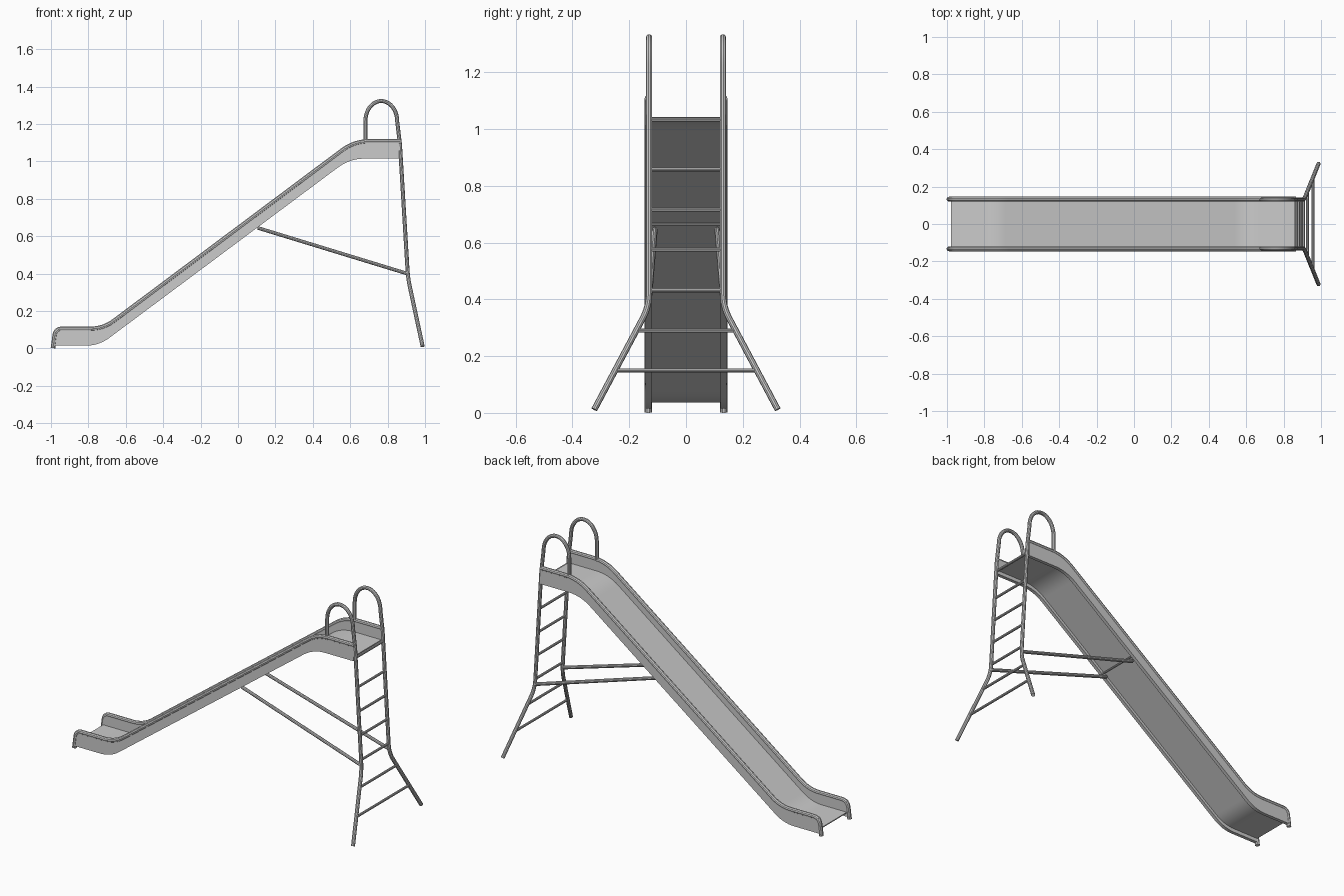
import bpy, bmesh
from mathutils import Vector as V

if "Cube" in bpy.data.objects:
    bpy.data.objects.remove(bpy.data.objects["Cube"])


def finish(obj):
    bpy.ops.object.select_all(action='DESELECT')
    obj.select_set(True)
    bpy.context.view_layer.objects.active = obj
    bpy.ops.object.shade_smooth_by_angle()


def rounded(pts, cuts, n=8):
    """Replace each inner corner by a smooth bend starting `cut` away from it."""
    pts = [V(p) for p in pts]
    out = [pts[0]]
    for i, d in enumerate(cuts, 1):
        c = pts[i]
        a = c + (pts[i - 1] - c).normalized() * d
        b = c + (pts[i + 1] - c).normalized() * d
        for k in range(n + 1):
            t = k / n
            out.append(a * (1 - t) ** 2 + c * 2 * t * (1 - t) + b * t * t)
    return out + [pts[-1]]


def tube(name, pts, r):
    cu = bpy.data.curves.new(name + "_path", 'CURVE')
    cu.dimensions = '3D'
    cu.bevel_depth = r
    cu.bevel_resolution = 3
    cu.use_fill_caps = True
    sp = cu.splines.new('POLY')
    sp.points.add(len(pts) - 1)
    for p, co in zip(sp.points, pts):
        p.co = (*co, 1)
    tmp = bpy.data.objects.new(name + "_path", cu)
    bpy.context.collection.objects.link(tmp)
    dg = bpy.context.evaluated_depsgraph_get()
    me = bpy.data.meshes.new_from_object(tmp.evaluated_get(dg))
    bpy.data.objects.remove(tmp)
    obj = bpy.data.objects.new(name, me)
    bpy.context.collection.objects.link(obj)
    finish(obj)


def slab(name, low, high, y0, y1):
    """Solid strip between two matching side-view paths, from y0 to y1."""
    bm = bmesh.new()
    rings = [[bm.verts.new((p.x, y, p.z)) for p, y in
              ((a, y0), (a, y1), (b, y1), (b, y0))] for a, b in zip(low, high)]
    for r, s in zip(rings, rings[1:]):
        for k in range(4):
            j = (k + 1) % 4
            bm.faces.new((r[k], r[j], s[j], s[k]))
    bm.faces.new(rings[0])
    bm.faces.new(rings[-1])
    bmesh.ops.recalc_face_normals(bm, faces=bm.faces)
    me = bpy.data.meshes.new(name)
    bm.to_mesh(me)
    bm.free()
    obj = bpy.data.objects.new(name, me)
    bpy.context.collection.objects.link(obj)
    finish(obj)


# Side-view paths of the chute
bends = (0.07, 0.08)
low = rounded([(-0.984, 0, 0.015), (-0.744, 0, 0.015),
               (0.598, 0, 1.015), (0.862, 0, 1.015)], bends)
high = rounded([(-0.974, 0, 0.103), (-0.719, 0, 0.105),
                (0.622, 0, 1.107), (0.862, 0, 1.107)], bends)

# Chute floor
floor = [p + V((0, 0, 0.021)) for p in low]
floor[0].x = -0.978
slab("chute_floor", floor, [p + V((0, 0, 0.006)) for p in floor], -0.125, 0.125)

FOOT, KNEE, TOP = V((0.987, 0.323, 0.012)), V((0.909, 0.13, 0.375)), V((0.866, 0.13, 1.09))


def leg_at(z):
    a, b = (FOOT, KNEE) if z < KNEE.z else (KNEE, TOP)
    return a.lerp(b, (z - a.z) / (b.z - a.z))


for side, s in (("right", -1), ("left", 1)):
    # Side panel and the tube along its top edge
    slab(side + "_side_panel", low, high, s * 0.122, s * 0.142)
    rail = rounded([(-0.989, s * 0.133, 0.002), (-0.975, s * 0.133, 0.105),
                    (-0.719, s * 0.133, 0.105), (0.622, s * 0.133, 1.107),
                    (0.866, s * 0.133, 1.107)], (0.035,) + bends)
    tube(side + "_edge_rail", rail, 0.013)

    # Ladder leg running up into the arched handrail
    flip = lambda p: V((p.x, s * p.y, p.z))
    leg = rounded([FOOT, KNEE, TOP], (0.05,))
    arch = rounded([TOP, (0.851, 0.13, 1.325), (0.765, 0.13, 1.325),
                    (0.680, 0.13, 1.325), (0.680, 0.13, 1.10)], (0.13, 0.0, 0.08), 12)
    arch = rounded([TOP, (0.845, 0.13, 1.323), (0.681, 0.13, 1.323),
                    (0.681, 0.13, 1.10)], (0.081, 0.081), 2)
    # Half-ellipse crown over two straight posts
    from math import cos, sin, pi
    crown = [V((0.766 + 0.085 * cos(a), 0.13, 1.215 + 0.108 * sin(a)))
             for a in [pi * k / 20 for k in range(21)]]
    path = leg + crown + [V((0.681, 0.13, 1.10))]
    tube(side + "_ladder_leg_and_handrail", [flip(p) for p in path], 0.011)

    # Diagonal strut from chute to ladder
    tube(side + "_strut", [V((0.105, s * 0.110, 0.645)), V((0.906, s * 0.130, 0.400))], 0.010)

# Thin bar joining the struts under the chute
tube("strut_crossbar", [V((0.12, -0.125, 0.664)), V((0.12, 0.125, 0.664))], 0.005)

# Ladder rungs
for i, z in enumerate((0.15, 0.29, 0.432, 0.575, 0.716, 0.858, 1.033), 1):
    p = leg_at(z)
    tube(f"rung_{i}", [V((p.x, -p.y, z)), p], 0.0075)
